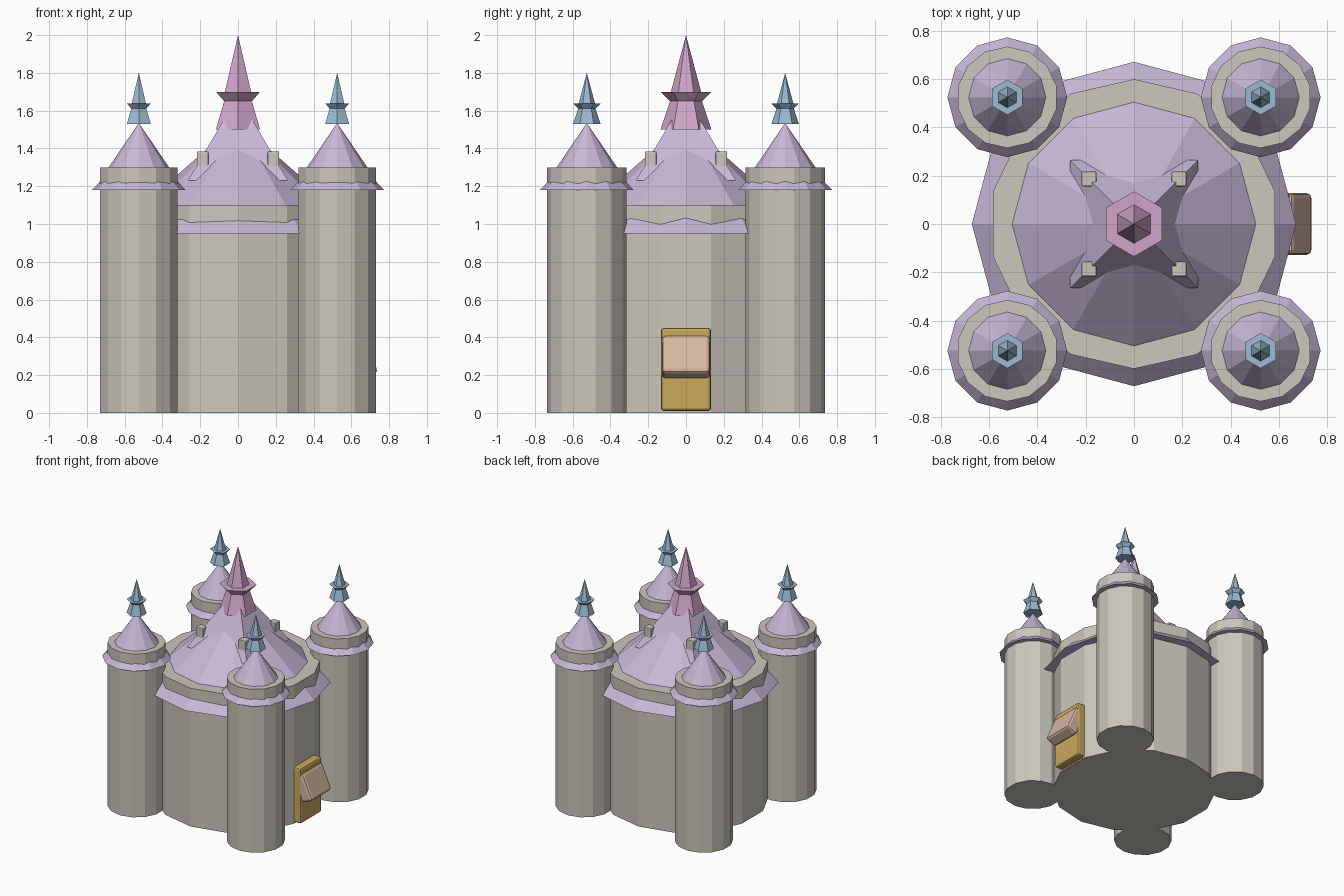
import bpy, bmesh, math
from mathutils import Matrix, Vector

old = bpy.data.objects.get("Cube")
if old:
    bpy.data.objects.remove(old, do_unlink=True)


def material(name, rgb):
    m = bpy.data.materials.new(name)
    m.use_nodes = True
    m.diffuse_color = (*rgb, 1)
    m.node_tree.nodes["Principled BSDF"].inputs["Base Color"].default_value = (*rgb, 1)
    return m


STONE = material("warm grey stone", (0.60, 0.57, 0.51))
LILAC = material("lilac roof", (0.58, 0.48, 0.68))
PINK = material("pink spire", (0.63, 0.38, 0.59))
BLUE = material("blue spire", (0.33, 0.49, 0.64))
GOLD = material("gold door", (0.58, 0.40, 0.11))
PEACH = material("peach awning", (0.68, 0.48, 0.35))


def finish(name, bm, mat, loc):
    bmesh.ops.recalc_face_normals(bm, faces=bm.faces)
    me = bpy.data.meshes.new(name)
    bm.to_mesh(me)
    bm.free()
    me.materials.append(mat)
    ob = bpy.data.objects.new(name, me)
    ob.location = loc
    bpy.context.scene.collection.objects.link(ob)
    return ob


def lathe(name, profile, sides, mat, loc=(0, 0, 0), start=90):
    """Closed faceted solid from (radius, height) pairs, bottom to top."""
    bm = bmesh.new()
    rings = []
    for r, z in profile:
        count = sides if r > 0 else 1
        rings.append([bm.verts.new((r * math.cos(a), r * math.sin(a), z))
                      for a in (math.radians(start) + math.tau * i / sides
                                for i in range(count))])
    for lo, hi in zip(rings, rings[1:]):
        for i in range(sides):
            j = (i + 1) % sides
            if len(hi) == 1:
                bm.faces.new((lo[i], lo[j], hi[0]))
            else:
                bm.faces.new((lo[i], lo[j], hi[j], hi[i]))
    for ring in (rings[0], rings[-1]):
        if len(ring) > 1:
            bm.faces.new(ring)
    return finish(name, bm, mat, loc)


def block(name, size, loc, mat, bevel, tilt=0):
    bm = bmesh.new()
    bmesh.ops.create_cube(bm, size=1, matrix=Matrix.Diagonal((*size, 1)))
    ob = finish(name, bm, mat, loc)
    ob.rotation_euler.y = math.radians(tilt)
    mod = ob.modifiers.new("soft edges", "BEVEL")
    mod.width = bevel
    mod.segments = 2
    return ob


def spire(name, scale, mat, loc):
    shape = [(0.135, 0), (0.085, 0.15), (0.135, 0.2), (0.08, 0.2), (0, 0.5)]
    return lathe(name, [(r * scale, z * scale) for r, z in shape], 6, mat, loc)


# Central keep
lathe("keep_wall", [(0.6, 0), (0.6, 1.1)], 14, STONE)
lathe("keep_skirt_roof", [(0.672, 0.95), (0.56, 1.055)], 12, LILAC)
lathe("keep_roof", [(0.505, 1.1), (0, 1.54)], 12, LILAC)
half = 0.265
lathe("keep_ridge_roof", [(half * math.sqrt(2), 1.23), (0, 1.68)], 4, LILAC, start=45)
spire("keep_spire", 1, PINK, (0, 0, 1.5))

# Corner towers and roof chimneys
for sx, side in ((1, "left"), (-1, "right")):
    for sy, end in ((-1, "front"), (1, "back")):
        tag = f"{end}_{side}"
        at = Vector((sx * 0.525, sy * 0.525, 0))
        lathe(f"tower_wall_{tag}", [(0.21, 0), (0.21, 1.3)], 14, STONE, at)
        lathe(f"tower_skirt_roof_{tag}", [(0.248, 1.18), (0.19, 1.242)], 12, LILAC, at)
        lathe(f"tower_roof_{tag}", [(0.16, 1.3), (0, 1.535)], 12, LILAC, at)
        spire(f"tower_spire_{tag}", 0.54, BLUE, at + Vector((0, 0, 1.53)))
        block(f"chimney_{tag}", (0.062, 0.062, 0.11),
              (sx * 0.187, sy * 0.187, 1.33), STONE, 0.006)

# Door and tilted awning on the left side
block("door", (0.1, 0.265, 0.44), (0.595, 0, 0.23), GOLD, 0.015)
block("door_awning", (0.1, 0.255, 0.215), (0.653, 0, 0.295), PEACH, 0.02, tilt=-24)
